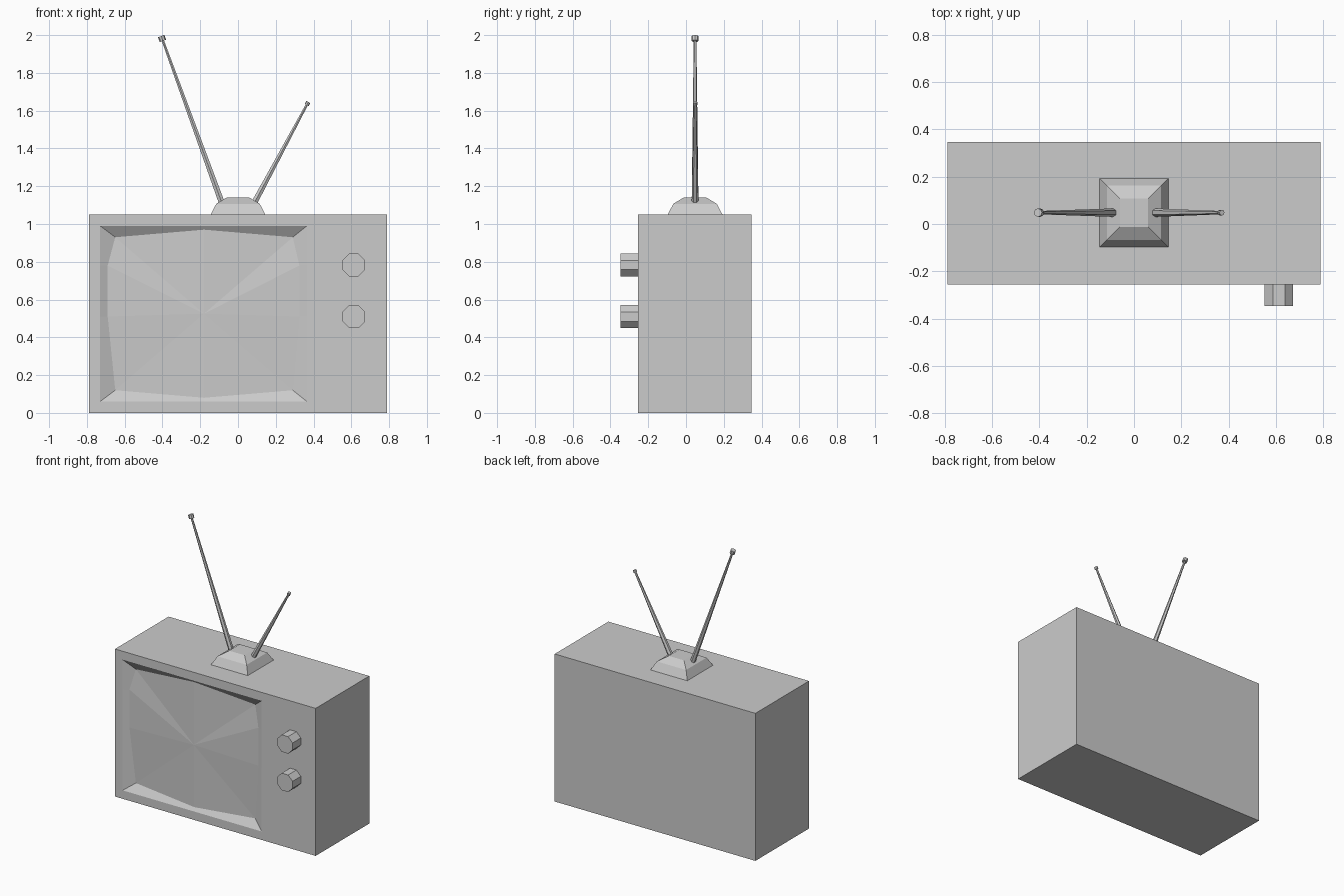
import bpy, bmesh, math
from mathutils import Vector

if "Cube" in bpy.data.objects:
    bpy.data.objects.remove(bpy.data.objects["Cube"])

FRONT, BACK = -0.255, 0.348
AERIAL_Y = 0.048


def make_object(name, bm):
    bmesh.ops.recalc_face_normals(bm, faces=bm.faces)
    mesh = bpy.data.meshes.new(name)
    bm.to_mesh(mesh)
    bm.free()
    obj = bpy.data.objects.new(name, mesh)
    bpy.context.collection.objects.link(obj)
    return obj


def rod(name, start, end, r1, r2, sides, spin=0.0):
    """Tapered flat-sided rod between two points."""
    start, end = Vector(start), Vector(end)
    axis = end - start
    bm = bmesh.new()
    bmesh.ops.create_cone(bm, cap_ends=True, segments=sides,
                          radius1=r1, radius2=r2, depth=axis.length)
    obj = make_object(name, bm)
    obj.rotation_mode = 'QUATERNION'
    turn = Vector((0, 0, 1)).rotation_difference(axis)
    obj.rotation_quaternion = turn @ Vector((0, 0, 1)).rotation_difference(Vector((0, 0, 1)))
    for v in obj.data.vertices:
        x, y = v.co.x, v.co.y
        v.co.x = x * math.cos(spin) - y * math.sin(spin)
        v.co.y = x * math.sin(spin) + y * math.cos(spin)
    obj.location = (start + end) / 2
    return obj


# Cabinet with a sunken, slightly bulging screen
bm = bmesh.new()
corners = [(-0.79, 1.05), (0.79, 1.05), (0.79, 0), (-0.79, 0)]
rim = [(-0.73, 0.99), (-0.18, 0.99), (0.365, 0.99), (0.365, 0.78), (0.365, 0.51),
       (0.365, 0.06), (-0.18, 0.06), (-0.73, 0.06), (-0.73, 0.51), (-0.73, 0.78)]
glass = [(-0.65, 0.93, 0.035), (-0.18, 0.97, 0.02), (0.29, 0.93, 0.035),
         (0.325, 0.78, 0.02), (0.325, 0.51, 0.02), (0.29, 0.12, 0.035),
         (-0.18, 0.08, 0.02), (-0.65, 0.12, 0.035), (-0.69, 0.51, 0.02),
         (-0.69, 0.78, 0.02)]
front = [bm.verts.new((x, FRONT, z)) for x, z in corners]
back = [bm.verts.new((x, BACK, z)) for x, z in corners]
outer = [bm.verts.new((x, FRONT, z)) for x, z in rim]
inner = [bm.verts.new((x, FRONT + d, z)) for x, z, d in glass]
centre = bm.verts.new((-0.18, FRONT + 0.015, 0.525))
bm.faces.new(back)
for i in range(4):
    j = (i + 1) % 4
    bm.faces.new((front[i], front[j], back[j], back[i]))
for i, (a, b) in enumerate([(0, 2), (2, 5), (5, 7), (7, 10)]):
    edge = [outer[k % 10] for k in range(a, b + 1)]
    bm.faces.new([front[i], front[(i + 1) % 4]] + edge[::-1])
for i in range(10):
    j = (i + 1) % 10
    bm.faces.new((outer[i], outer[j], inner[j], inner[i]))
    bm.faces.new((inner[i], inner[j], centre))
make_object("cabinet", bm)

# Control knobs
for name, z in (("upper_knob", 0.783), ("lower_knob", 0.51)):
    rod(name, (0.613, FRONT + 0.005, z), (0.613, -0.348, z),
        0.0655, 0.0655, 8, math.pi / 8)

# Stepped aerial base
bm = bmesh.new()
rings = []
for half, z in ((0.145, 1.05), (0.115, 1.107), (0.06, 1.14)):
    rings.append([bm.verts.new((sx * half, AERIAL_Y + sy * half, z))
                  for sx, sy in ((-1, -1), (1, -1), (1, 1), (-1, 1))])
bm.faces.new(rings[0])
bm.faces.new(rings[-1])
for low, high in zip(rings, rings[1:]):
    for i in range(4):
        j = (i + 1) % 4
        bm.faces.new((low[i], low[j], high[j], high[i]))
make_object("aerial_base", bm)

# Two tapered aerials with end caps
for side, foot, tip, r, cap in (
        ("left", (-0.085, 1.11), (-0.402, 1.982), 0.018, 0.018),
        ("right", (0.085, 1.11), (0.368, 1.638), 0.018, 0.012)):
    a = Vector((foot[0], AERIAL_Y, foot[1]))
    b = Vector((tip[0], AERIAL_Y, tip[1]))
    d = (b - a).normalized()
    rod(side + "_aerial", a, b, r, 0.007, 6)
    rod(side + "_aerial_tip", b - d * cap * 0.75, b + d * cap * 0.75, cap, cap, 8)
